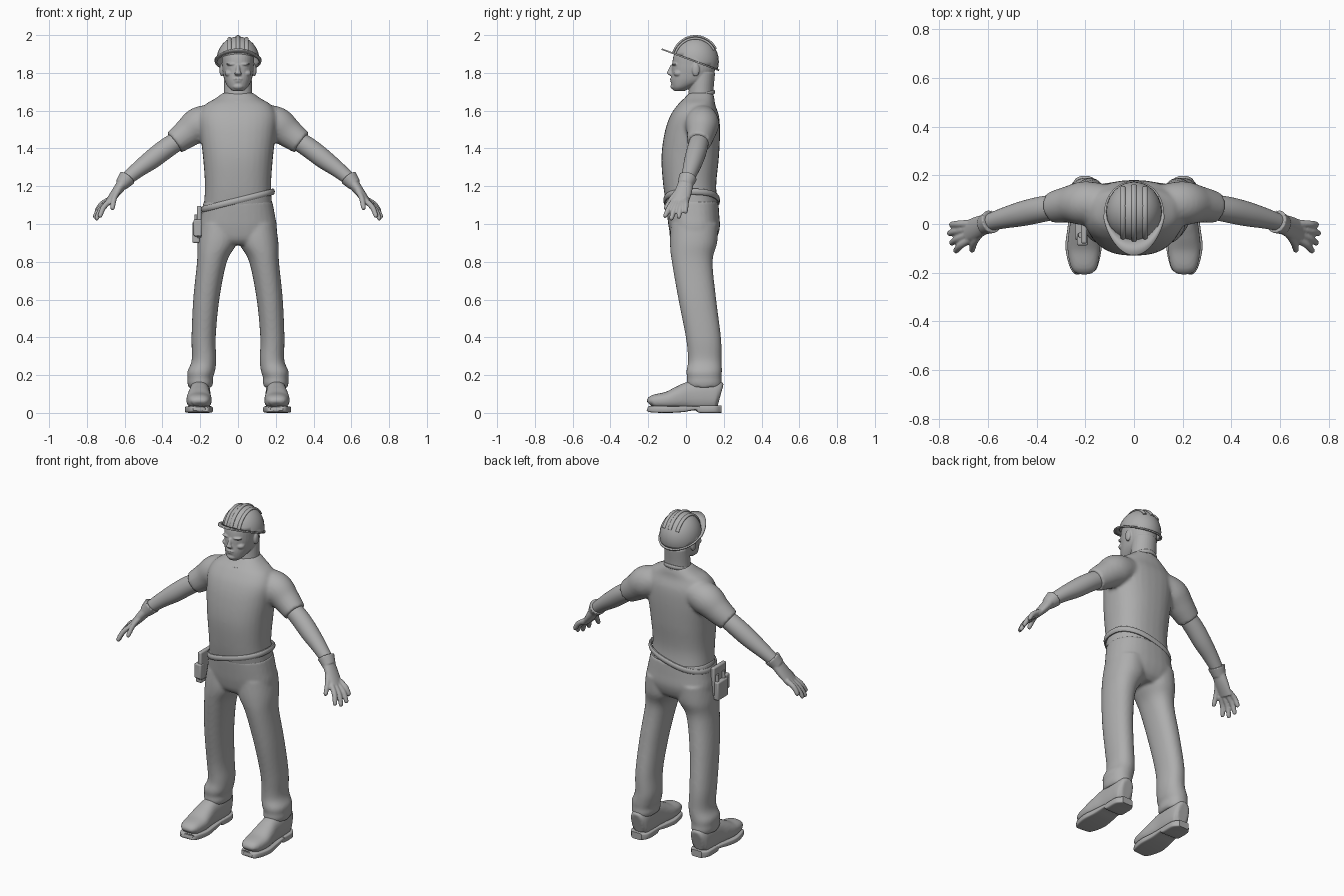
import bpy, bmesh, math
from mathutils import Vector, Matrix

if "Cube" in bpy.data.objects:
    bpy.data.objects.remove(bpy.data.objects["Cube"], do_unlink=True)

GREY = (0.42, 0.42, 0.42, 1)
mat = bpy.data.materials.new("plain grey")
mat.use_nodes = True
mat.diffuse_color = GREY
mat.node_tree.nodes["Principled BSDF"].inputs["Base Color"].default_value = GREY

X, Y, Z = Vector((1, 0, 0)), Vector((0, 1, 0)), Vector((0, 0, 1))


def power(v, e):
    return math.copysign(abs(v) ** (2 / e), v)


def catmull(rows, steps=6):
    """Smooth in-between rows through the given rows."""
    p = [Vector(r) for r in rows]
    p = [p[0] * 2 - p[1]] + p + [p[-1] * 2 - p[-2]]
    out = []
    for a, b, c, d in zip(p, p[1:], p[2:], p[3:]):
        for i in range(steps):
            t = i / steps
            out.append((b * 2 + (c - a) * t + (a * 2 - b * 5 + c * 4 - d) * t * t
                        + (b * 3 - a - c * 3 + d) * t ** 3) * 0.5)
    return out + [p[-2]]


def loft(bm, rows, u=Y, flat=None, e=2, side=1, n=32):
    """Skin of rings; a row is centre x, y, z, radius along u, other radius."""
    rows = catmull(rows)
    pts = [Vector((r[0] * side, r[1], r[2])) for r in rows]
    rings = []
    for i, r in enumerate(rows):
        t = flat or (pts[min(i + 1, len(pts) - 1)] - pts[max(i - 1, 0)]).normalized()
        a = (u - t * u.dot(t)).normalized()
        b = t.cross(a)
        ring = []
        for k in range(n):
            w = math.tau * k / n
            ring.append(bm.verts.new(pts[i] + a * r[3] * power(math.cos(w), e)
                                     + b * r[4] * power(math.sin(w), e)))
        rings.append(ring)
    for lo, hi in zip(rings, rings[1:]):
        for k in range(n):
            m = (k + 1) % n
            bm.faces.new((lo[k], lo[m], hi[m], hi[k]))
    bm.faces.new(rings[0][::-1])
    bm.faces.new(rings[-1])


def ball(bm, loc, size):
    bmesh.ops.create_uvsphere(bm, u_segments=24, v_segments=16, radius=1,
                              matrix=Matrix.Translation(loc) @ Matrix.Diagonal((*size, 1)))


def box(bm, loc, size):
    bmesh.ops.create_cube(bm, size=1,
                          matrix=Matrix.Translation(loc) @ Matrix.Diagonal((*size, 1)))


def band(bm, centre, rx, ry, slope, thick, high, e=2, n=64, m=10):
    """Closed band round the body on a tilted plane."""
    rings = []
    for i in range(n):
        w = math.tau * i / n
        d = Vector((rx * power(math.cos(w), e), ry * power(math.sin(w), e), 0))
        d.z = d.x * slope[0] + d.y * slope[1]
        out = Vector((math.cos(w), math.sin(w), 0))
        rings.append([bm.verts.new(Vector(centre) + d + out * thick * math.cos(f * math.tau / m)
                                   + Z * high * math.sin(f * math.tau / m)) for f in range(m)])
    for i in range(n):
        p, q = rings[i], rings[(i + 1) % n]
        for k in range(m):
            j = (k + 1) % m
            bm.faces.new((p[k], q[k], q[j], p[j]))


def finish(name, bm, voxel=0, smooth=3, bevel=0, solid=0, angle=40):
    bmesh.ops.recalc_face_normals(bm, faces=bm.faces)
    mesh = bpy.data.meshes.new(name)
    bm.to_mesh(mesh)
    bm.free()
    ob = bpy.data.objects.new(name, mesh)
    bpy.context.collection.objects.link(ob)
    mesh.materials.append(mat)
    bpy.ops.object.select_all(action='DESELECT')
    ob.select_set(True)
    bpy.context.view_layer.objects.active = ob
    bpy.ops.object.shade_smooth_by_angle(angle=math.radians(angle))
    if voxel:  # fuse overlapping volumes into one soft skin
        r = ob.modifiers.new("fuse", 'REMESH')
        r.mode, r.voxel_size, r.use_smooth_shade = 'VOXEL', voxel, True
        s = ob.modifiers.new("soften", 'SMOOTH')
        s.factor, s.iterations = 0.5, smooth
    if solid:
        s = ob.modifiers.new("thickness", 'SOLIDIFY')
        s.thickness, s.offset = solid, -1
    if bevel:
        b = ob.modifiers.new("bevel", 'BEVEL')
        b.width, b.segments = bevel, 3


# Shirt: torso with both sleeves
bm = bmesh.new()
loft(bm, [(0, .035, 1.08, .136, .183), (0, .02, 1.2, .14, .175), (0, .022, 1.35, .152, .185),
          (0, .033, 1.48, .147, .2), (0, .045, 1.57, .13, .205), (0, .055, 1.63, .1, .175),
          (0, .07, 1.665, .08, .12), (0, .08, 1.695, .062, .078)], flat=Z, e=2.4)
for s in (1, -1):
    loft(bm, [(.1, .085, 1.56, .075, .075), (.2, .085, 1.53, .09, .092),
              (.27, .08, 1.48, .075, .078), (.337, .067, 1.43, .064, .065)], side=s)
finish("shirt", bm, .01, 5)

bm = bmesh.new()
band(bm, (0, .06, 1.668), .079, .087, (0, .36), .007, .012)
finish("collar", bm)

# Trousers: hips with both legs
bm = bmesh.new()
loft(bm, [(0, .032, 1.12, .139, .182), (0, .038, 1.05, .138, .195), (0, .044, .98, .135, .206),
          (0, .042, .92, .118, .195), (0, .04, .89, .09, .16)], flat=-Z, e=2.4)
for s in (1, -1):
    loft(bm, [(.1, .045, 1, .125, .1), (.11, .04, .9, .125, .104), (.138, .033, .8, .108, .079),
              (.168, .06, .6, .1, .069), (.182, .092, .4, .093, .064),
              (.18, .1, .28, .089, .065), (.195, .096, .22, .094, .073),
              (.2, .097, .185, .091, .067), (.2, .097, .16, .093, .068),
              (.2, .098, .135, .088, .062)], flat=-Z, e=2.2, side=s)
finish("trousers", bm, .009, 4)

# Slanting belt and tool pouch
bm = bmesh.new()
band(bm, (0, .03, 1.125), .185, .14, (.25, 0), .01, .017, e=2.4)
finish("belt", bm)
bm = bmesh.new()
box(bm, (-.205, -.02, 1.01), (.025, .12, .17))
box(bm, (-.222, -.015, .955), (.04, .1, .11))
box(bm, (-.212, -.068, .98), (.045, .04, .09))
finish("tool_pouch", bm, bevel=.008)
bm = bmesh.new()
for y in (-.045, .015):
    loft(bm, [(-.222, y, .98, .011, .011), (-.218, y, 1.05, .011, .011)], n=16)
finish("tool_handles", bm)

for s, label in ((1, "left"), (-1, "right")):
    # Bare arm
    bm = bmesh.new()
    loft(bm, [(.29, .075, 1.46, .05, .05), (.38, .06, 1.4, .053, .053),
              (.455, .043, 1.343, .051, .051), (.53, .025, 1.287, .043, .042),
              (.6, .005, 1.23, .034, .034)], side=s)
    finish(label + "_arm", bm)

    # Gloved hand: palm, flared cuff, fingers and thumb
    bm = bmesh.new()
    loft(bm, [(.585, .01, 1.247, .049, .048), (.618, -.005, 1.207, .039, .035)], side=s)
    loft(bm, [(.6, .004, 1.23, .038, .032), (.64, -.013, 1.175, .045, .026),
              (.687, -.032, 1.115, .045, .017)], side=s)
    fingers = [((.675, -.064, 1.125), (.735, -.113, 1.037)), ((.685, -.044, 1.12), (.753, -.08, 1.023)),
               ((.688, -.02, 1.12), (.763, -.04, 1.032)), ((.682, .002, 1.13), (.755, -.003, 1.06)),
               ((.625, -.03, 1.19), (.668, -.112, 1.078))]
    for base, tip in fingers:
        a, b = Vector(base), Vector(tip)
        mid = a.lerp(b, .5) + Vector((.007, 0, .006))
        loft(bm, [(*a, .015, .015), (*mid, .0145, .0145), (*a.lerp(b, .92), .012, .012),
                  (*b, .007, .007)], u=Y, side=s, n=16)
    finish(label + "_glove", bm, .005, 2)

    # Boot upper and sole
    bm = bmesh.new()
    loft(bm, [(.205, -.193, .045, .03, .015), (.205, -.175, .06, .054, .034),
              (.206, -.1, .066, .067, .046), (.206, -.035, .08, .062, .062),
              (.204, .02, .09, .056, .076), (.202, .1, .095, .056, .085),
              (.202, .16, .095, .052, .08), (.202, .182, .09, .034, .06)],
         u=X, e=2.4, side=s)
    finish(label + "_boot", bm, .007, 2)
    bm = bmesh.new()
    loft(bm, [(.205, -.2, .022, .024, .01), (.206, -.185, .02, .053, .017),
              (.207, -.1, .018, .074, .018), (.206, -.02, .02, .067, .016),
              (.204, .05, .026, .06, .012), (.203, .075, .02, .06, .02),
              (.203, .15, .02, .059, .02), (.203, .187, .02, .034, .02)],
         u=X, e=6, side=s)
    finish(label + "_sole", bm)

# Head: skull, neck and facial features
bm = bmesh.new()
loft(bm, [(0, -.035, 1.705, .03, .03), (0, -.02, 1.725, .054, .052), (0, .02, 1.76, .1, .071),
          (0, .036, 1.8, .112, .08), (0, .042, 1.84, .116, .084), (0, .046, 1.9, .108, .083),
          (0, .05, 1.95, .07, .06)], flat=Z, e=2.2)
loft(bm, [(0, .075, 1.62, .08, .08), (0, .08, 1.7, .066, .075), (0, .088, 1.8, .066, .072)], flat=Z)
loft(bm, [(0, -.07, 1.842, .012, .009), (0, -.083, 1.81, .014, .012),
          (0, -.088, 1.797, .013, .019), (0, -.076, 1.785, .008, .015)], flat=-Z, n=20)
ball(bm, (0, -.06, 1.728), (.03, .022, .018))
ball(bm, (0, -.072, 1.767), (.027, .014, .006))
ball(bm, (0, -.07, 1.756), (.023, .014, .007))
for s in (1, -1):
    ball(bm, (s * .033, -.058, 1.846), (.03, .018, .008))
    ball(bm, (s * .033, -.053, 1.826), (.014, .014, .008))
    ball(bm, (s * .045, -.04, 1.797), (.026, .026, .018))
    ball(bm, (s * .087, .052, 1.815), (.011, .02, .034))
finish("head", bm, .004, 3)

# Helmet: tilted dome, brim with peak, three ridges
HUB, RADII, TILT = Vector((0, .05, 1.86)), Vector((.115, .124, .133)), -.37
bm = bmesh.new()
ball(bm, HUB, RADII)
bmesh.ops.bisect_plane(bm, geom=bm.verts[:] + bm.edges[:] + bm.faces[:],
                       plane_co=HUB, plane_no=(0, -TILT, 1), clear_inner=True)
finish("helmet_dome", bm, solid=.005)

bm = bmesh.new()
n, rim = 72, []
for i in range(n):
    c, d = math.cos(math.tau * i / n), math.sin(math.tau * i / n)
    pair = []
    for grow in (-.004, .007 + .05 * max(0, -d) ** 1.2):
        x, y = c * (RADII.x + min(grow, .012)), d * (RADII.y - .004 + grow)
        pair.append(bm.verts.new(HUB + Vector((x, y, TILT * y + .004))))
    rim.append(pair)
for i in range(n):
    (a, b), (c, d) = rim[i], rim[(i + 1) % n]
    bm.faces.new((a, b, d, c))
finish("helmet_brim", bm, solid=.008)

bm = bmesh.new()
for x in (-.045, 0, .045):
    k = math.sqrt(1 - (x / RADII.x) ** 2)
    rows = []
    for deg in range(20, 151, 13):
        w = math.radians(deg)
        rows.append((x, HUB.y - RADII.y * k * math.cos(w), HUB.z + RADII.z * k * math.sin(w),
                     .011, .007))
    loft(bm, rows, u=X, n=16)
finish("helmet_ridges", bm)
